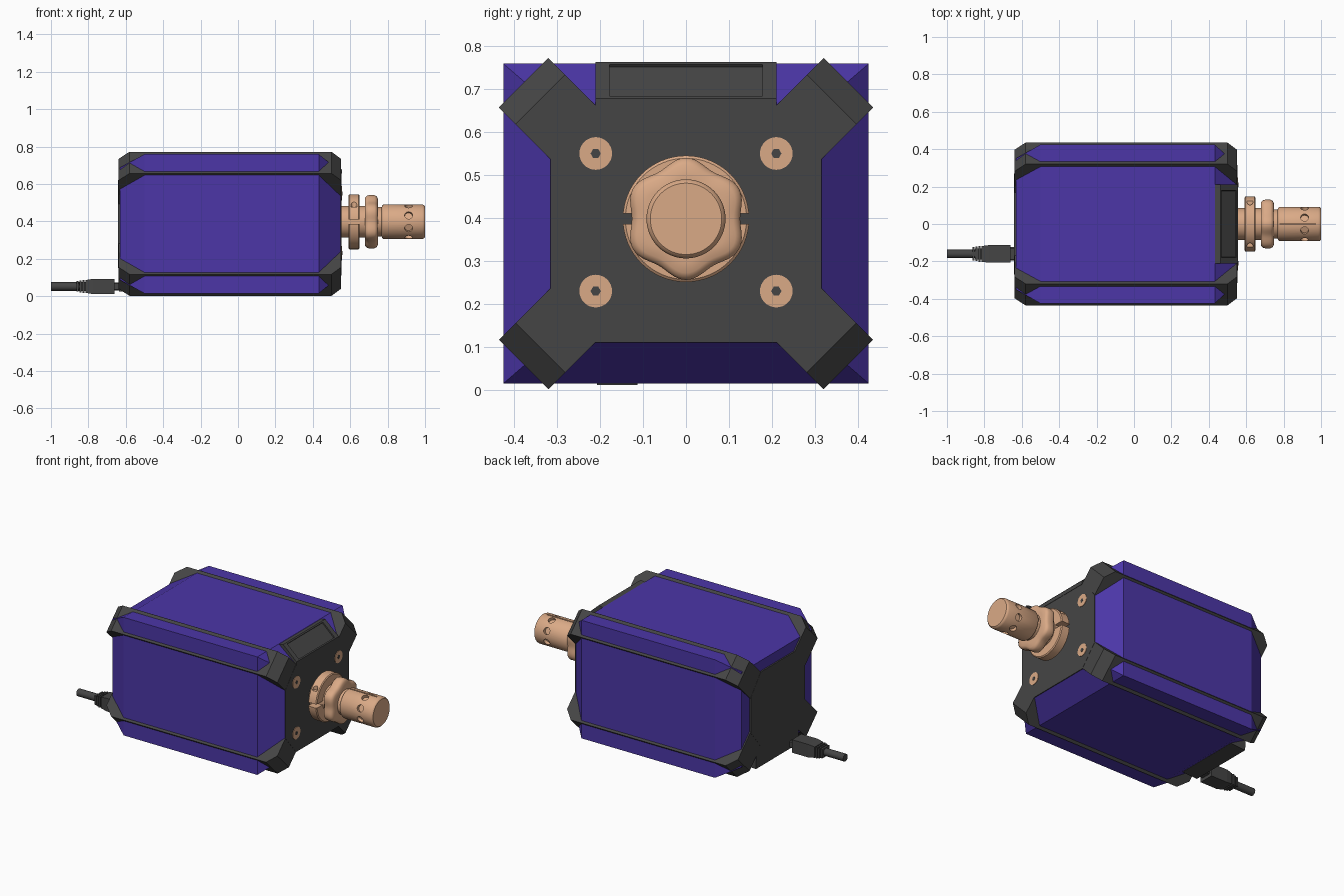
import bpy, bmesh, math
from mathutils import Vector, Matrix

if "Cube" in bpy.data.objects:
    bpy.data.objects.remove(bpy.data.objects["Cube"])

ZC = 0.387          # height of the housing centre
KZ = 0.398          # height of the knob axis


def material(name, rgb):
    m = bpy.data.materials.new(name)
    m.diffuse_color = (*rgb, 1)
    m.use_nodes = True
    m.node_tree.nodes["Principled BSDF"].inputs["Base Color"].default_value = m.diffuse_color
    return m


DARK = material("dark_grey", (0.06, 0.06, 0.06))
PURPLE = material("purple", (0.072, 0.037, 0.39))
COPPER = material("copper", (0.70, 0.40, 0.24))


def finish(name, bm, mat, smooth=False):
    bmesh.ops.recalc_face_normals(bm, faces=bm.faces[:])
    me = bpy.data.meshes.new(name)
    bm.to_mesh(me)
    bm.free()
    me.materials.append(mat)
    ob = bpy.data.objects.new(name, me)
    bpy.context.collection.objects.link(ob)
    if smooth:
        bpy.ops.object.select_all(action='DESELECT')
        ob.select_set(True)
        bpy.context.view_layer.objects.active = ob
        bpy.ops.object.shade_smooth_by_angle(angle=math.radians(35))
    return ob


def loft(name, rings, mat, smooth=False):
    """Skin a list of equal-length point rings and cap both ends."""
    bm = bmesh.new()
    vs = [[bm.verts.new(p) for p in ring] for ring in rings]
    n = len(vs[0])
    for a, b in zip(vs, vs[1:]):
        for i in range(n):
            j = (i + 1) % n
            bm.faces.new((a[i], a[j], b[j], b[i]))
    bm.faces.new(vs[0])
    bm.faces.new(vs[-1])
    return finish(name, bm, mat, smooth)


def turned(name, profile, mat, y=0.0, z=KZ, n=64, lobe=0.0):
    """Solid of revolution about the x axis; lobe gives six grip scallops."""
    rings = []
    for x, r in profile:
        ring = []
        for i in range(n):
            a = 2 * math.pi * i / n
            rr = r - lobe * (0.5 + 0.5 * math.cos(6 * a))
            ring.append((x, y + rr * math.cos(a), z + rr * math.sin(a)))
        rings.append(ring)
    return loft(name, rings, mat, True)


def box(name, lo, hi, mat, bevel=0.0):
    bm = bmesh.new()
    bmesh.ops.create_cube(bm, size=1)
    for v in bm.verts:
        v.co = Vector([(l + h) / 2 + c * (h - l) for l, h, c in zip(lo, hi, v.co)])
    if bevel:
        bmesh.ops.bevel(bm, geom=bm.edges[:], offset=bevel, segments=1, affect='EDGES')
    return finish(name, bm, mat)


def cut(ob, cutter):
    cutter.hide_render = True
    cutter.hide_viewport = True
    mod = ob.modifiers.new("cut", 'BOOLEAN')
    mod.object = cutter
    mod.solver = 'EXACT'


# Purple housing, tapered at both ends
loft("housing", [[(x, sy * hy, ZC + sz * hz) for sy, sz in ((1, 1), (-1, 1), (-1, -1), (1, -1))]
                 for x, hy, hz in ((-0.632, 0.35, 0.30), (-0.5, 0.425, 0.372),
                                   (0.432, 0.425, 0.372), (0.548, 0.315, 0.277))], PURPLE)

# Four diagonal corner bumpers with chamfered ends
d = 1 / math.sqrt(2)
side = [(-0.64, -0.055), (-0.58, 0), (0.50, 0), (0.552, -0.055), (0.552, -0.40), (-0.64, -0.40)]
for sy, sn in ((1, "right"), (-1, "left")):
    for sz, zn in ((1, "top"), (-1, "bottom")):
        loft("bumper_%s_%s" % (zn, sn),
             [[(x, sy * (0.3775 + r * d + w * d), ZC + sz * (0.3275 + r * d - w * d)) for x, r in side]
              for w in (-0.0815, 0.0815)], DARK)


# End plates joining the bumpers
def end_plate(name, x0, x1, hy, hz, cy, cz):
    q = [(hy, cz), (cy, hz), (-cy, hz), (-hy, cz), (-hy, -cz), (-cy, -hz), (cy, -hz), (hy, -cz)]
    loft(name, [[(x, a, ZC + b) for a, b in q] for x in (x0, x1)], DARK)


end_plate("front_plate", 0.50, 0.553, 0.315, 0.277, 0.21, 0.155)
end_plate("back_plate", -0.641, -0.60, 0.27, 0.235, 0.17, 0.11)

# Sloped display frame with a recessed window
bm = bmesh.new()
prof = [(0.43, 0.757), (0.462, 0.763), (0.555, 0.678), (0.555, 0.655), (0.43, 0.655)]
rings = [[bm.verts.new((x, y, z)) for x, z in prof] for y in (-0.21, 0.21)]
quads = [bm.faces.new((rings[0][i], rings[0][(i + 1) % 5], rings[1][(i + 1) % 5], rings[1][i]))
         for i in range(5)]
bm.faces.new(rings[0])
bm.faces.new(rings[1])
bmesh.ops.recalc_face_normals(bm, faces=bm.faces[:])
win = quads[1]
bmesh.ops.inset_individual(bm, faces=[win], thickness=0.012)
for v in win.verts:
    v.co.y *= 0.175 / 0.198
bmesh.ops.inset_individual(bm, faces=[win], thickness=0.0005, depth=-0.008)
finish("display_frame", bm, DARK)

# Port block under the back end
loft("port_block", [[(x, y, z) for x, z in ((-0.53, 0.03), (-0.635, 0.024), (-0.64, 0.16), (-0.53, 0.16))]
                    for y in (-0.21, 0.21)], DARK)

# Plate screws with dark hex sockets
for i, (y, z) in enumerate([(a, b) for a in (-0.21, 0.21) for b in (0.23, 0.55)]):
    turned("plate_screw_%d" % i, [(0.54, 0.038), (0.556, 0.038)], COPPER, y, z, 32)
    turned("screw_socket_%d" % i, [(0.55, 0.012), (0.5575, 0.012)], DARK, y, z, 6)

# Shaft with rounded tip
shaft = turned("shaft", [(0.54, 0.085), (0.68, 0.085), (0.75, 0.078), (0.768, 0.078), (0.772, 0.088),
                         (0.778, 0.092), (0.985, 0.092), (0.995, 0.089), (1.0, 0.083)], COPPER)
# Eight cross holes and lengthwise slits, cut into the shaft
bm = bmesh.new()
for k in range(8):
    a = math.radians(22.5 + 45 * k)
    rot = Matrix.Rotation(a, 4, 'X')
    bmesh.ops.create_cone(bm, cap_ends=True, segments=20, radius1=0.021, radius2=0.021, depth=0.04,
                          matrix=Matrix.Translation((0.912, 0, KZ)) @ rot @ Matrix.Translation((0, 0, 0.092)))
cut(shaft, finish("hole_cutter", bm, COPPER))
cut(shaft, box("slit_cutter", (0.78, -0.004, KZ + 0.08), (0.97, 0.004, KZ + 0.12), COPPER))

# Split clamp collar with clamp screws
collar = turned("clamp_collar", [(0.59, 0.141), (0.595, 0.147), (0.645, 0.147), (0.65, 0.141)], COPPER)
for s, n in ((1, "right"), (-1, "left")):
    ys = sorted((s * 0.088, s * 0.17))
    cut(collar, box("split_cutter_" + n, (0.57, ys[0], KZ - 0.012), (0.67, ys[1], KZ + 0.012), COPPER))
bm = bmesh.new()
for s in (1, -1):
    bmesh.ops.create_cone(bm, cap_ends=True, segments=20, radius1=0.016, radius2=0.016, depth=0.06,
                          matrix=Matrix.Translation((0.62, s * 0.118, KZ + 0.11)))
cut(collar, finish("clamp_screw_cutter", bm, COPPER))

# Scalloped grip ring
turned("grip_ring", [(0.678, 0.10), (0.680, 0.128), (0.69, 0.139), (0.70, 0.142), (0.73, 0.142),
                     (0.74, 0.137), (0.747, 0.126), (0.749, 0.10)], COPPER, n=96, lobe=0.016)

# Cable, strain relief and plug
CY, CZ = -0.16, 0.052
turned("cable", [(-1.0, 0.023), (-0.80, 0.023)], DARK, CY, CZ, 24)
for i, (x, hy, hz) in enumerate([(-0.858, 0.036, 0.028), (-0.842, 0.039, 0.031), (-0.826, 0.042, 0.034)]):
    box("strain_rib_%d" % i, (x - 0.005, CY - hy, CZ - hz), (x + 0.005, CY + hy, CZ + hz), DARK)
box("strain_core", (-0.85, CY - 0.03, CZ - 0.025), (-0.80, CY + 0.03, CZ + 0.025), DARK)
loft("plug_body", [[(x, CY + sy * hy, CZ + sz * hz) for sy, sz in ((1, 1), (-1, 1), (-1, -1), (1, -1))]
                   for x, hy, hz in ((-0.815, 0.042, 0.034), (-0.775, 0.047, 0.041), (-0.66, 0.047, 0.041))], DARK)
box("plug_tip", (-0.67, CY - 0.036, CZ - 0.022), (-0.62, CY + 0.036, CZ + 0.022), DARK, 0.006)
